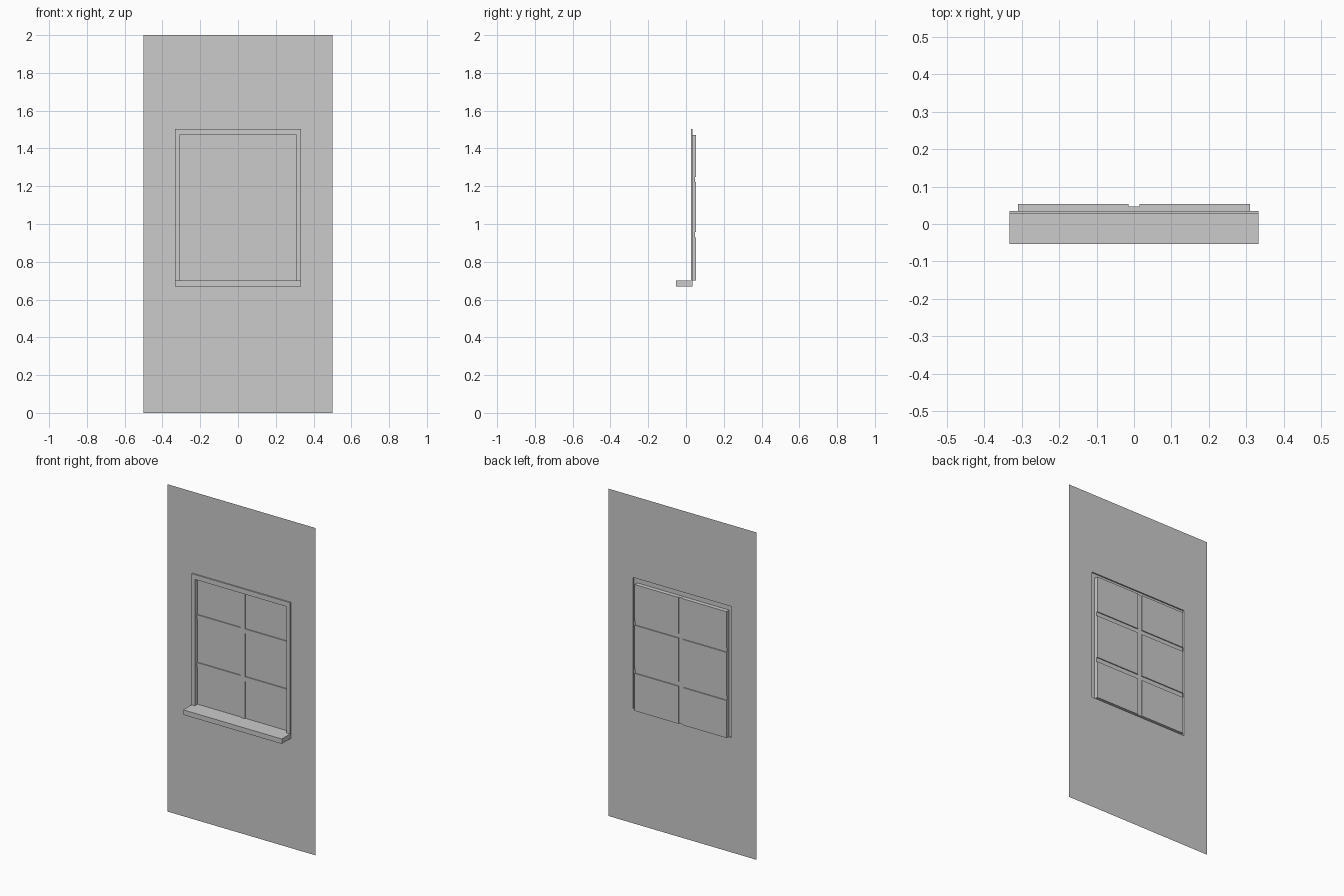
import bpy, bmesh

if "Cube" in bpy.data.objects:
    bpy.data.objects.remove(bpy.data.objects["Cube"])

WALL_Y, FRAME_Y, BAR_Y, PANE_Y, SILL_Y = 0.035, 0.027, 0.047, 0.053, -0.053

# Break lines of the stepped wall / window surface
XS = [-0.5, -0.333, -0.31, -0.015, 0.015, 0.31, 0.333, 0.5]
ZS = [0, 0.67, 0.70, 0.929, 0.957, 1.223, 1.249, 1.472, 1.502, 2.0]
NX, NZ = len(XS) - 1, len(ZS) - 1


def depth(i, k):
    """Depth of one cell: wall, raised frame, glazing bar or pane."""
    if i in (0, NX - 1) or k in (0, NZ - 1):
        return WALL_Y
    if k == 1:                       # covered by the sill
        return None
    if i in (1, NX - 2) or k == NZ - 2:
        return FRAME_Y
    if i == 3 or k in (3, 5):
        return BAR_Y
    return PANE_Y


def finish(bm, name):
    bmesh.ops.remove_doubles(bm, verts=bm.verts, dist=1e-5)
    mesh = bpy.data.meshes.new(name)
    bm.to_mesh(mesh)
    bm.free()
    obj = bpy.data.objects.new(name, mesh)
    bpy.context.collection.objects.link(obj)
    return obj


# Wall with frame, glazing bars and panes as one stepped sheet
bm = bmesh.new()


def quad(*pts):
    bm.faces.new([bm.verts.new(p) for p in pts])


for i in range(NX):
    for k in range(NZ):
        y = depth(i, k)
        x0, x1, z0, z1 = XS[i], XS[i + 1], ZS[k], ZS[k + 1]
        if y is not None:
            quad((x0, y, z0), (x1, y, z0), (x1, y, z1), (x0, y, z1))
        # step to the right-hand neighbour
        if i < NX - 1:
            n = depth(i + 1, k)
            if None not in (y, n) and n != y:
                quad((x1, y, z0), (x1, n, z0), (x1, n, z1), (x1, y, z1))
        # step to the neighbour above (sill top counts as wall depth)
        if k < NZ - 1:
            n = depth(i, k + 1)
            a = WALL_Y if y is None else y
            if n is not None and n != a:
                quad((x0, a, z1), (x1, a, z1), (x1, n, z1), (x0, n, z1))
finish(bm, "wall_with_window")

# Projecting sill
bm = bmesh.new()
bmesh.ops.create_cube(bm, size=1)
for v in bm.verts:
    v.co.x *= 0.666
    v.co.y = SILL_Y if v.co.y < 0 else WALL_Y
    v.co.z = 0.67 if v.co.z < 0 else 0.70
finish(bm, "sill")
